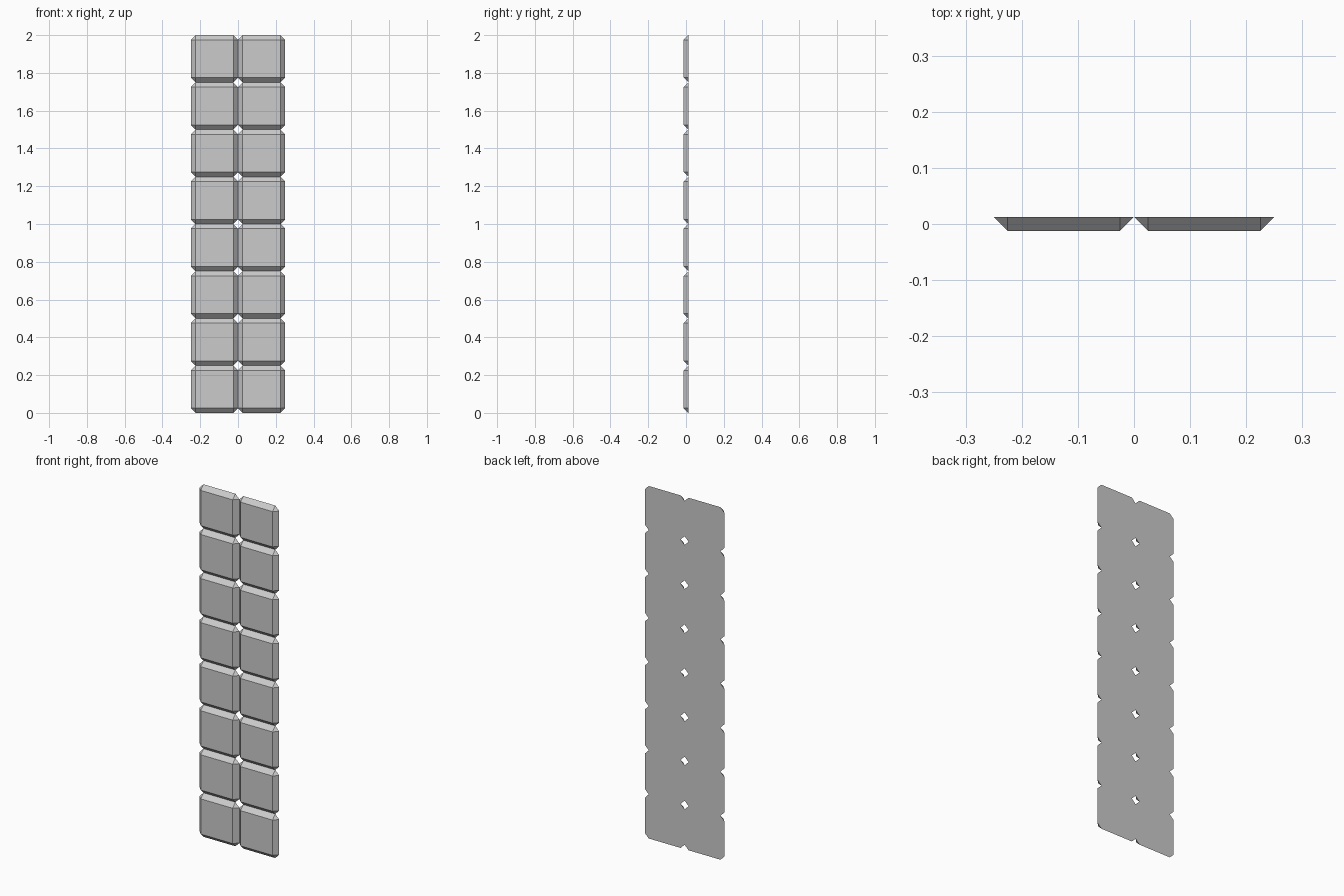
import bpy
import bmesh

if "Cube" in bpy.data.objects:
    bpy.data.objects.remove(bpy.data.objects["Cube"])

TILE = 0.25      # tile pitch
BEVEL = 0.025    # bevel width, also the tile thickness
ROWS = 8

# One tile: octagonal back outline, smaller square front, sloped bevels between
h, i, t = TILE / 2, TILE / 2 - BEVEL, BEVEL / 2
bm = bmesh.new()
corners = [(-1, -1), (1, -1), (1, 1), (-1, 1)]
front = [bm.verts.new((sx * i, -t, sz * i)) for sx, sz in corners]
side_x = [bm.verts.new((sx * h, t, sz * i)) for sx, sz in corners]
side_z = [bm.verts.new((sx * i, t, sz * h)) for sx, sz in corners]

bm.faces.new(front)
outline = []
for k in range(4):
    n = (k + 1) % 4
    edge = side_z if k % 2 == 0 else side_x
    bm.faces.new((front[k], edge[k], edge[n], front[n]))     # bevel strip
    bm.faces.new((front[k], side_x[k], side_z[k]))           # corner triangle
    outline += [edge[k], edge[n]]
bm.faces.new(outline)                                        # flat back
bmesh.ops.recalc_face_normals(bm, faces=bm.faces)

mesh = bpy.data.meshes.new("tile_panel")
bm.to_mesh(mesh)
bm.free()
panel = bpy.data.objects.new("tile_panel", mesh)
panel.location = (-TILE / 2, 0, TILE / 2)
bpy.context.collection.objects.link(panel)

# Repeat into two columns and eight rows
for name, count, step in (("columns", 2, (TILE, 0, 0)), ("rows", ROWS, (0, 0, TILE))):
    arr = panel.modifiers.new(name, 'ARRAY')
    arr.count = count
    arr.use_relative_offset = False
    arr.use_constant_offset = True
    arr.constant_offset_displace = step
